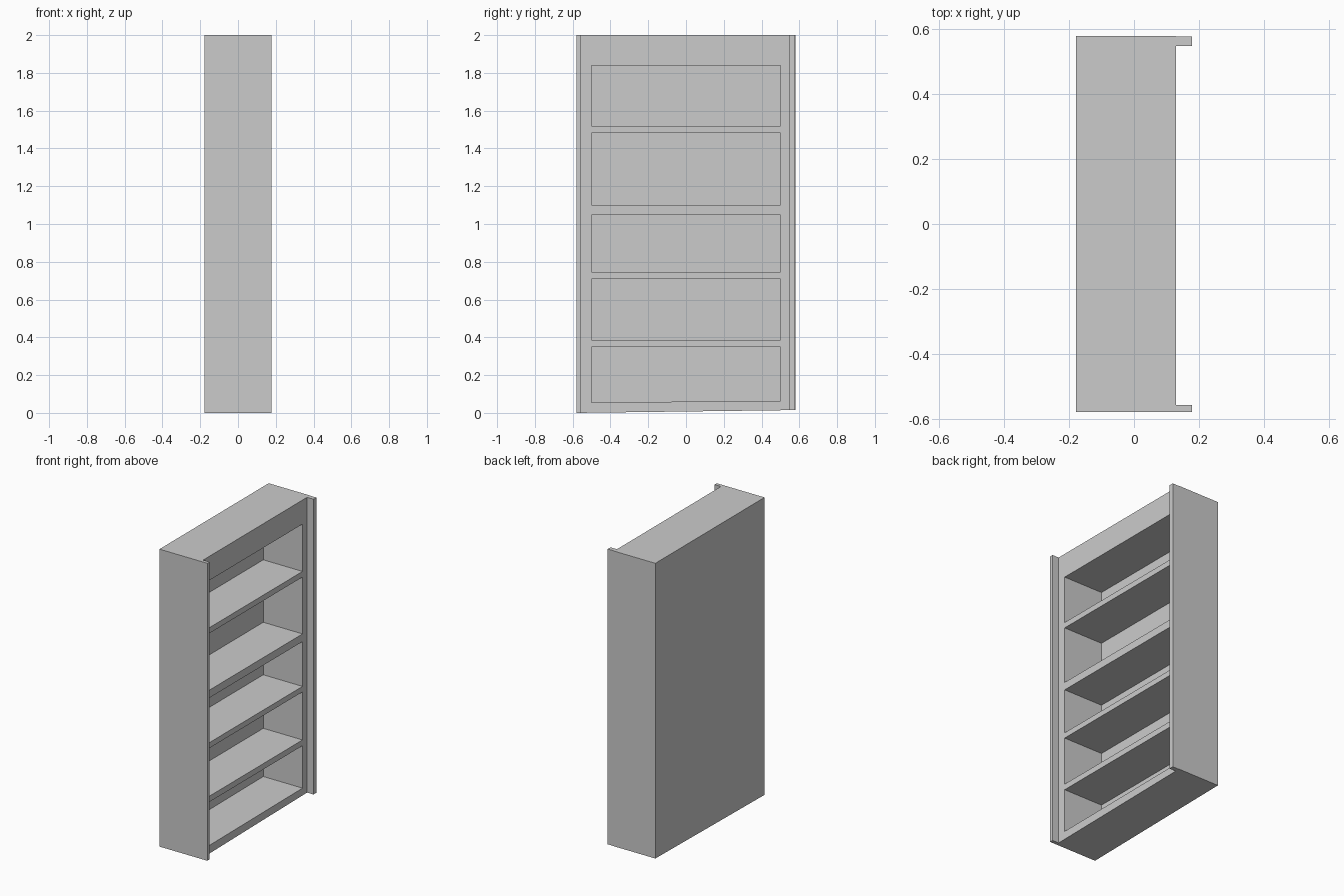
import bpy
import bmesh

if "Cube" in bpy.data.objects:
    bpy.data.objects.remove(bpy.data.objects["Cube"])

BACK, INNER, FRONT, LIP = -0.178, -0.162, 0.13, 0.178
SIDE, OPEN, TOP = 0.58, 0.5, 2.0


def floor_z(y):
    # the base is cut slightly out of level
    return 0.015 * (y + SIDE) / (2 * SIDE)


def slab(name, x0, x1, profile):
    """Extrude a y-z outline from x0 to x1."""
    bm = bmesh.new()
    face = bm.faces.new([bm.verts.new((x0, y, z)) for y, z in profile])
    new = bmesh.ops.extrude_face_region(bm, geom=[face])["geom"]
    verts = [v for v in new if isinstance(v, bmesh.types.BMVert)]
    bmesh.ops.translate(bm, verts=verts, vec=(x1 - x0, 0, 0))
    bmesh.ops.recalc_face_normals(bm, faces=bm.faces)
    mesh = bpy.data.meshes.new(name)
    bm.to_mesh(mesh)
    bm.free()
    obj = bpy.data.objects.new(name, mesh)
    bpy.context.collection.objects.link(obj)
    return obj


def upright(name, x0, x1, y0, y1):
    """Full-height board standing on the sloping base line."""
    return slab(name, x0, x1, [(y0, floor_z(y0)), (y1, floor_z(y1)), (y1, TOP), (y0, TOP)])


def shelf(name, z0, z1):
    return slab(name, INNER, FRONT, [(-OPEN, z0), (OPEN, z0), (OPEN, z1), (-OPEN, z1)])


# Side panels and back
upright("side_panel_left", BACK, FRONT, -SIDE, -OPEN)
upright("side_panel_right", BACK, FRONT, OPEN, SIDE)
upright("back_panel", BACK, INNER, -OPEN, OPEN)

# Projecting front strips
upright("front_strip_left", FRONT, LIP, -SIDE, -0.557)
upright("front_strip_right", FRONT, LIP, 0.548, 0.578)

# Base board, slightly tapered
slab("base_board", INNER, FRONT,
     [(-OPEN, floor_z(-OPEN)), (OPEN, floor_z(OPEN)), (OPEN, 0.063), (-OPEN, 0.056)])

# Shelves and top board
for i, (z0, z1) in enumerate([(0.348, 0.387), (0.71, 0.747), (1.048, 1.1), (1.482, 1.52)]):
    shelf(f"shelf_{i + 1}", z0, z1)
shelf("top_board", 1.838, TOP)
